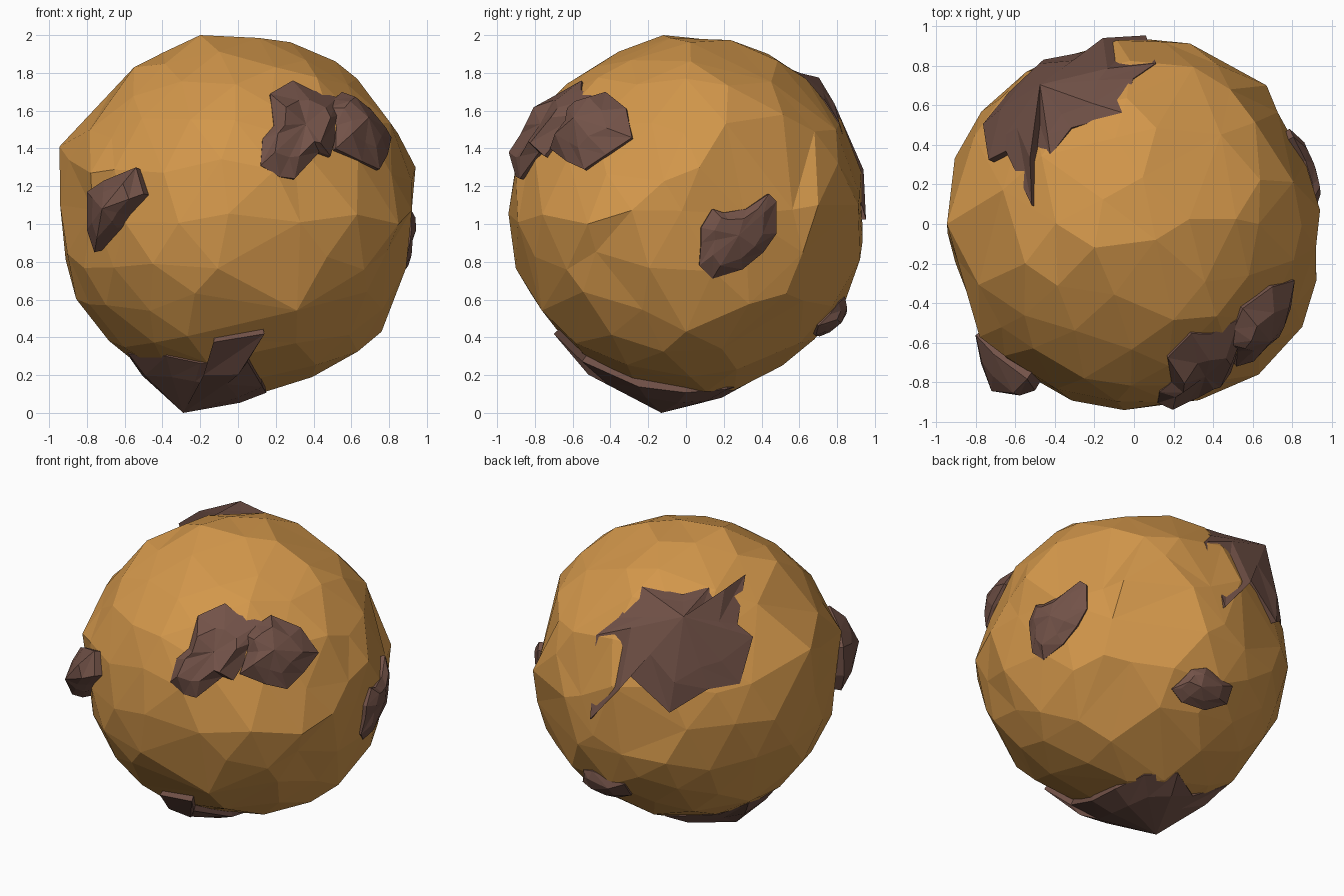
import bpy, bmesh, math, random
from mathutils import Vector

if "Cube" in bpy.data.objects:
    bpy.data.objects.remove(bpy.data.objects["Cube"])

random.seed(4)
C = Vector((0, 0, 1.045))


def material(name, col):
    m = bpy.data.materials.new(name)
    m.diffuse_color = (*col, 1)
    m.use_nodes = True
    m.node_tree.nodes["Principled BSDF"].inputs["Base Color"].default_value = m.diffuse_color
    return m


ochre = material("ochre_rock", (0.65, 0.31, 0.07))
brown = material("brown_rock", (0.17, 0.085, 0.065))


def finish(bm, name, mat):
    bmesh.ops.recalc_face_normals(bm, faces=bm.faces[:])
    me = bpy.data.meshes.new(name)
    bm.to_mesh(me)
    bm.free()
    me.materials.append(mat)
    ob = bpy.data.objects.new(name, me)
    bpy.context.collection.objects.link(ob)
    return ob


# Boulder: jittered low-poly ball with a hollow on the right and a few pulled corners
bm = bmesh.new()
bmesh.ops.create_icosphere(bm, subdivisions=3, radius=0.94)
hollow = Vector((0.9, 0.28, -0.1)).normalized()
for v in bm.verts:
    j = Vector([random.uniform(-1, 1) for _ in range(3)]) * 0.055
    n = (v.co + j).normalized()
    r = 0.92 if (n - hollow).length < 0.4 else random.uniform(0.94, 0.967)
    v.co = C + n * r
pulled = []
for p in [(-0.945, 0, 1.41), (-0.2, -0.12, 2.0), (0.11, -0.08, 1.985), (0.94, 0.07, 1.30),
          (-0.55, -0.2, 1.83), (0.05, 0.935, 0.91), (0.15, 0.92, 1.15), (0.63, 0, 1.77),
          (0.85, -0.52, 1.0), (0.63, -0.76, 1.05), (0.67, 0.70, 1.1), (0.76, 0, 0.43),
          (-0.78, -0.57, 1.27)]:
    p = Vector(p)
    v = min((v for v in bm.verts if v not in pulled), key=lambda v: (v.co - p).length)
    v.co = p
    pulled.append(v)
# Merge some facets into larger ones
loose = random.sample([v for v in bm.verts if v not in pulled], 24)
for v in loose:
    if v.is_valid:
        bmesh.ops.dissolve_verts(bm, verts=[v])
bmesh.ops.triangulate(bm, faces=bm.faces[:])
for v in bm.verts:
    v.co.x = max(-0.945, min(0.94, v.co.x))
    v.co.y = max(-0.94, min(0.94, v.co.y))
    v.co.z = min(v.co.z, 2.0)
finish(bm, "boulder", ochre)


# Crust patch: an outline drawn in one view, projected on the ball and domed up to a peak
def patch(name, cam, origin, scale, outline, peak, mid_r, peak_r, jitter=0.025, rim_r=0.94):
    d = Vector(cam).normalized()
    right = Vector((0, 0, 1)).cross(d)
    right = right.normalized() if right.length > 1e-4 else Vector((1, 0, 0))
    up = d.cross(right)

    def flat(p):
        return Vector(((p[0] - origin[0]) * scale[0], (p[1] - origin[1]) * scale[1]))

    def lift(q, r):
        return C + right * q.x + up * q.y + d * math.sqrt(max(r * r - q.length_squared, 0.03))

    pk = flat(peak)
    rim2 = [flat(p) for p in outline]
    bm = bmesh.new()
    rim = [bm.verts.new(lift(q, rim_r)) for q in rim2]
    mid = [bm.verts.new(lift(q.lerp(pk, random.uniform(0.3, 0.3 + 8 * jitter)),
                             mid_r + random.uniform(-jitter, jitter))) for q in rim2]
    foot = [bm.verts.new(C + (v.co - C) * 0.9) for v in rim]
    top = bm.verts.new(lift(pk, peak_r))
    base = bm.verts.new(lift(pk, 0.85))
    n = len(rim)
    for i in range(n):
        k = (i + 1) % n
        for a, b in ((foot, rim), (rim, mid)):
            bm.faces.new((a[i], a[k], b[k]))
            bm.faces.new((a[i], b[k], b[i]))
        bm.faces.new((mid[i], mid[k], top))
        bm.faces.new((foot[k], foot[i], base))
    finish(bm, name, brown)


def cam(x, y, el):
    h = Vector((x, y, 0)).normalized() * math.cos(math.radians(el))
    return (h.x, h.y, math.sin(math.radians(el)))


grid = ((0, 1.045), (1, 1))
px = (1 / 163, -1 / 163)

# Upper front pair
patch("front_crust", (0, -1, 0), *grid,
      [(.17, 1.69), (.29, 1.76), (.39, 1.71), (.53, 1.67), (.55, 1.58), (.49, 1.36), (.43, 1.38),
       (.30, 1.24), (.22, 1.25), (.12, 1.31), (.13, 1.45), (.19, 1.52)],
      (.36, 1.53), 1.005, 0.98, 0.02, rim_r=0.95)
patch("side_crust", cam(.6, -.8, 24), (238, 666), px,
      [(240, 632), (252, 623), (268, 613), (298, 626), (316, 652), (300, 672), (283, 688),
       (262, 683), (235, 672), (243, 650)],
      (270, 648), 1.01, 1.05, rim_r=0.955)

# Left front chunk
patch("left_crust", (0, -1, 0), *grid,
      [(-.80, 1.17), (-.71, 1.23), (-.54, 1.30), (-.50, 1.16), (-.60, 1.05), (-.64, .98),
       (-.76, .85), (-.80, .97)],
      (-.72, 1.08), 1.05, 1.11, 0.015, rim_r=0.985)

# Pointed bottom crust
patch("bottom_crust", (0, 0, -1), (0, 0), (1, -1),
      [(.14, -.70), (-.13, -.66), (-.10, -.53), (-.20, -.50), (-.38, -.45), (-.58, -.17),
       (-.60, .18), (-.35, .15), (-.08, .33), (.10, .22), (.15, 0), (.13, -.25), (.05, -.55)],
      (-.29, -.13), 0.99, 1.0923, 0.004, rim_r=0.95)

# Large back left crust with spikes
patch("back_left_crust", cam(-.643, .766, 22), (696, 671), (1 / 158, -1 / 158),
      [(592, 715), (600, 632), (622, 615), (645, 585), (685, 594), (712, 588), (715, 602),
       (749, 578), (737, 625), (752, 638), (737, 683), (705, 687), (667, 709), (630, 672)],
      (682, 614), 0.995, 1.12, 0.012, rim_r=0.955)

# Right chunk
patch("right_crust", (1, 0, 0), *grid,
      [(.08, .90), (.08, .98), (.14, 1.08), (.20, 1.06), (.32, 1.08), (.44, 1.16), (.48, 1.12),
       (.48, .95), (.41, .85), (.30, .76), (.14, .71), (.07, .78)],
      (.28, .94), 0.95, 0.965, 0.01, rim_r=0.925)

# Small back chunk
patch("back_crust", cam(.66, .75, -25), (1134, 653), px,
      [(1175, 690), (1186, 680), (1195, 670), (1210, 668), (1236, 685), (1230, 703),
       (1208, 710), (1185, 703)],
      (1205, 688), 0.985, 1.01, 0.015, rim_r=0.955)
